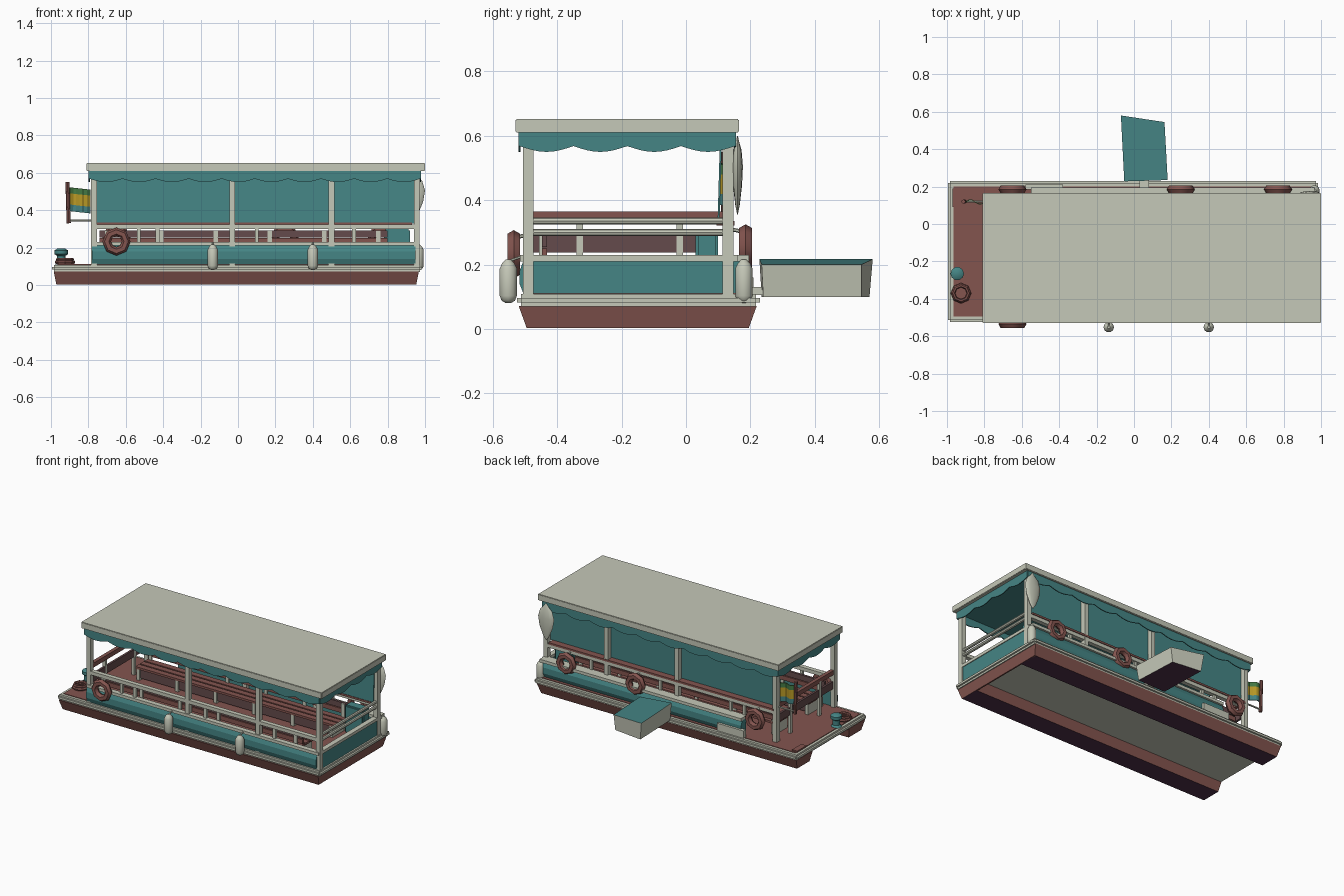
import bpy, bmesh, math
from mathutils import Vector

if "Cube" in bpy.data.objects:
    bpy.data.objects.remove(bpy.data.objects["Cube"])


def mat(name, r, g, b):
    m = bpy.data.materials.new(name)
    m.diffuse_color = (r, g, b, 1)
    m.use_nodes = True
    m.node_tree.nodes["Principled BSDF"].inputs["Base Color"].default_value = m.diffuse_color
    return m


CREAM = mat("cream paint", 0.56, 0.58, 0.48)
TEAL = mat("teal", 0.06, 0.235, 0.235)
BROWN = mat("red brown", 0.23, 0.09, 0.078)
PURPLE = mat("dark purple", 0.075, 0.028, 0.065)
YELLOW = mat("flag yellow", 0.5, 0.33, 0.02)
GREEN = mat("flag green", 0.06, 0.2, 0.06)
MAUVE = mat("dark mauve wood", 0.13, 0.07, 0.072)


def finish(name, bm, *mats, smooth=False):
    bmesh.ops.recalc_face_normals(bm, faces=bm.faces)
    me = bpy.data.meshes.new(name)
    bm.to_mesh(me)
    bm.free()
    ob = bpy.data.objects.new(name, me)
    bpy.context.collection.objects.link(ob)
    for m in mats:
        me.materials.append(m)
    if smooth:
        bpy.context.view_layer.objects.active = ob
        ob.select_set(True)
        bpy.ops.object.shade_smooth_by_angle(angle=math.radians(40))
        ob.select_set(False)
    return ob


def box(name, x, y, z, m, bevel=0):
    bm = bmesh.new()
    bmesh.ops.create_cube(bm, size=1)
    for v in bm.verts:
        v.co = [(a[0] + a[1]) / 2 + c * (a[1] - a[0]) for a, c in zip((x, y, z), v.co)]
    if bevel:
        bmesh.ops.bevel(bm, geom=bm.edges[:], offset=bevel, segments=2, affect='EDGES')
    return finish(name, bm, m)


def rod(name, a, b, r, m, sides=8):
    a, b = Vector(a), Vector(b)
    bm = bmesh.new()
    bmesh.ops.create_cone(bm, cap_ends=True, segments=sides, radius1=r, radius2=r,
                          depth=(b - a).length)
    rot = (b - a).to_track_quat('Z', 'Y')
    for v in bm.verts:
        v.co = rot @ v.co + (a + b) / 2
    return finish(name, bm, m, smooth=True)


def extrude_x(name, prof, x0, x1, *mats, taper=0):
    # closed (y, z) profile run along x; taper pulls in the lower ends
    bm = bmesh.new()
    zt = max(p[1] for p in prof)
    ends = [[bm.verts.new((x - s * taper * (zt - z), y, z)) for y, z in prof]
            for x, s in ((x0, -1), (x1, 1))]
    n = len(prof)
    for i in range(n):
        bm.faces.new((ends[0][i], ends[0][(i + 1) % n], ends[1][(i + 1) % n], ends[1][i]))
    bm.faces.new(ends[0])
    bm.faces.new(ends[1])
    return finish(name, bm, *mats)


def lathe(name, c, prof, m, sides=10, sx=1, sy=1):
    bm = bmesh.new()
    rings = [[bm.verts.new((c[0] + sx * r * math.cos(2 * math.pi * i / sides),
                            c[1] + sy * r * math.sin(2 * math.pi * i / sides), c[2] + z))
              for i in range(sides)] for r, z in prof]
    for p, q in zip(rings, rings[1:]):
        for i in range(sides):
            j = (i + 1) % sides
            bm.faces.new((p[i], p[j], q[j], q[i]))
    bm.faces.new(rings[0])
    bm.faces.new(rings[-1])
    return finish(name, bm, m, smooth=True)


def torus(name, c, R, r, m, upright=True, seg=8):
    bpy.ops.mesh.primitive_torus_add(location=c, major_radius=R, minor_radius=r,
                                     major_segments=seg, minor_segments=6,
                                     rotation=(math.pi / 2 if upright else 0, 0, 0))
    ob = bpy.context.object
    ob.name = name
    ob.data.materials.append(m)


# pontoons: brown sides, dark purple bottoms
for side, prof in (("front", [(-.52, .072), (-.495, .003), (-.36, .003), (-.345, .072)]),
                   ("back", [(.22, .072), (.195, .003), (.06, .003), (.045, .072)])):
    p = extrude_x(side + "_pontoon", prof, -.985, .965, BROWN, PURPLE, taper=.2)
    for f in p.data.polygons:
        f.material_index = 1 if f.normal.z < -.8 else 0
extrude_x("end_hull_board", [(-.52, .072), (-.495, .003), (.195, .003), (.22, .072)],
          .93, .967, BROWN, taper=.2)

# deck with rim and brown floor
box("deck", (-.995, .985), (-.525, .23), (.07, .108), CREAM, .012)
box("deck_floor", (-.965, .95), (-.495, .2), (.1, .112), BROWN)
box("bow_hatch", (-.97, -.93), (.09, .19), (.11, .12), BROWN)

# bulging side panels, end panel and their cap rails
extrude_x("front_side_panel", [(-.485, .11), (-.505, .11), (-.517, .14), (-.517, .18),
                               (-.505, .212), (-.485, .212)], -.78, .95, TEAL)
extrude_x("back_side_panel", [(.14, .11), (.18, .11), (.194, .14), (.194, .18),
                              (.18, .212), (.14, .212)], -.55, .95, TEAL)
box("end_side_panel", (.94, .965), (-.485, .13), (.11, .21), TEAL)
box("front_cap_rail", (-.78, .965), (-.515, -.48), (.21, .23), CREAM)
box("back_cap_rail", (-.55, .965), (.13, .195), (.21, .23), CREAM)
box("end_cap_rail", (.935, .97), (-.5, .16), (.21, .23), CREAM)
box("boarding_step", (-.58, -.38), (.185, .21), (.11, .16), CREAM)

# posts, handrails and short balusters
XS, YS = (-.77, -.03, .5, .955), (-.49, .13)
for y in YS:
    for x in XS:
        box("roof_post", (x - .015, x + .015), (y - .017, y + .017), (.1, .61), CREAM)
    for x in (-.53, -.43, .1, .62):
        box("baluster", (x - .01, x + .01), (y - .008, y + .008), (.22, .31), CREAM)
    box("hand_rail", (-.78, .965), (y - .015, y + .015), (.298, .322), CREAM)
for z in (.3, .335):
    rod("end_rail", (.955, -.49, z), (.955, .13, z), .011, CREAM)
for y in (-.33, -.02):
    box("bow_gate_post", (-.78, -.76), (y - .01, y + .01), (.11, .345), CREAM)
box("bow_top_board", (-.78, -.755), (-.48, .12), (.335, .365), BROWN)
box("bow_lower_board", (-.775, -.76), (-.48, .1), (.237, .288), MAUVE)

# long wooden benches with planked backs
for y, s in ((.07, -1), (-.44, 1)):
    for k in range(3):
        a = y + s * (.025 + .05 * k)
        box("bench_slat", (-.72, .78), (a - .02, a + .02), (.185, .2), BROWN)
    box("bench_back_plank", (-.74, .8), (y - .008, y + .008), (.22, .25), BROWN)
    box("bench_back_board", (-.74, .8), (y - .008, y + .008), (.255, .292), MAUVE)
    box("bench_front_board", (-.7, .76), (y + s * .125, y + s * .135), (.125, .18), MAUVE)
    for i in range(6):
        x = -.7 + i * .29
        box("bench_leg", (x - .012, x + .012), (y + s * .02, y + s * .145), (.11, .186), CREAM)
        box("bench_back_stay", (x - .012, x + .012), (y - .016, y - .006), (.11, .29), CREAM)
box("back_bench_cap", (-.76, .93), (.095, .15), (.322, .335), BROWN)

# teal locker beside the end panel
box("end_locker", (.78, .92), (.03, .1), (.11, .3), TEAL, .008)

# roof slab with teal lining
box("roof", (-.81, 1.0), (-.53, .165), (.61, .652), CREAM, .003)
box("roof_lining", (-.79, .97), (-.512, .148), (.603, .611), TEAL)


# scalloped valance round the roof
def valance(name, a, b, n):
    bm = bmesh.new()
    a, b = Vector(a), Vector(b)
    steps = n * 8
    prev = None
    for i in range(steps + 1):
        t = i / steps
        p = a.lerp(b, t)
        low = .55 + .018 * (1 - abs(math.sin(math.pi * n * t)))
        cur = (bm.verts.new((p.x, p.y, .612)), bm.verts.new((p.x, p.y, low)))
        if prev:
            bm.faces.new((prev[0], prev[1], cur[1], cur[0]))
        prev = cur
    ob = finish(name, bm, TEAL)
    mod = ob.modifiers.new("thickness", 'SOLIDIFY')
    mod.thickness, mod.offset = .006, 0


valance("front_valance", (-.795, -.517, 0), (.975, -.517, 0), 10)
valance("back_valance", (-.795, .152, 0), (.975, .152, 0), 10)
valance("bow_valance", (-.795, -.517, 0), (-.795, .152, 0), 4)
valance("end_valance", (.975, -.517, 0), (.975, .152, 0), 4)

# weather curtain along the back
extrude_x("back_curtain", [(.098, .33), (.104, .33), (.112, .61), (.106, .61)], -.77, .95, TEAL)

# chunky life rings on hooks
for x, y, z in ((-.65, -.535, .232), (-.65, .185, .25), (.25, .185, .25), (.77, .185, .25)):
    torus("life_ring", (x, y, z), .052, .023, BROWN)
    rod("ring_hook", (x, y, z + .05), (x, -.49 if y < 0 else .13, z + .062), .006, CREAM, 6)

# hanging fenders
FEND = [(.008, -.068), (.022, -.06), (.028, -.045), (.028, .04), (.02, .056), (.008, .068)]
for x, y in ((-.135, -.552), (.4, -.552), (.965, .18)):
    lathe("fender", (x, y, .148), FEND, CREAM)
    if y < 0:
        rod("fender_line", (x, y, .21), (x, -.51, .225), .004, CREAM, 6)

# tied bundle on the back corner post
lathe("tied_bundle", (.94, .16, .475),
      [(.004, -.12), (.025, -.09), (.05, -.03), (.06, .03), (.045, .08), (.015, .11), (.004, .125)],
      CREAM, 12, 1, .28)

# floating tender: cream sides, teal sloping top, purple bottom
bm = bmesh.new()
top = [bm.verts.new(p) for p in ((-.07, .58, .217), (.163, .545, .2), (.18, .235, .2), (-.052, .228, .217))]
bot = [bm.verts.new(p) for p in ((-.055, .57, .1), (.15, .545, .1), (.165, .24, .1), (-.045, .235, .1))]
bm.faces.new(top)
bm.faces.new(bot)
for i in range(4):
    j = (i + 1) % 4
    bm.faces.new((top[i], top[j], bot[j], bot[i]))
t = finish("tender_box", bm, CREAM, TEAL, PURPLE)
for f in t.data.polygons:
    f.material_index = 1 if f.normal.z > .8 else 2 if f.normal.z < -.8 else 0
box("tender_link", (.03, .08), (.19, .24), (.105, .13), CREAM)

# striped flag on its staff, with a broad yellow band
rod("flag_staff", (-.905, .12, .33), (-.912, .12, .55), .011, BROWN)
rod("staff_bracket", (-.905, .12, .345), (-.77, .12, .345), .006, CREAM, 6)
bm = bmesh.new()
grid = [[bm.verts.new((-.9 + .018 * i, .12 + .012 * math.sin(i * 1.1), z - .002 * i))
         for z in (.395, .43, .49, .522)] for i in range(7)]
for i in range(6):
    for k in range(3):
        f = bm.faces.new((grid[i][k], grid[i + 1][k], grid[i + 1][k + 1], grid[i][k + 1]))
        f.material_index = k
fl = finish("flag", bm, TEAL, YELLOW, GREEN)
fl.modifiers.new("thickness", 'SOLIDIFY').thickness = .005

# bow fittings: bollard and coiled rope
lathe("bollard", (-.945, -.265, .11), [(.035, 0), (.022, .012), (.022, .045), (.036, .055),
                                      (.036, .075), (.02, .085)], TEAL)
torus("rope_coil", (-.925, -.37, .122), .044, .011, BROWN, False)
torus("rope_coil_top", (-.925, -.37, .136), .04, .009, BROWN, False)
